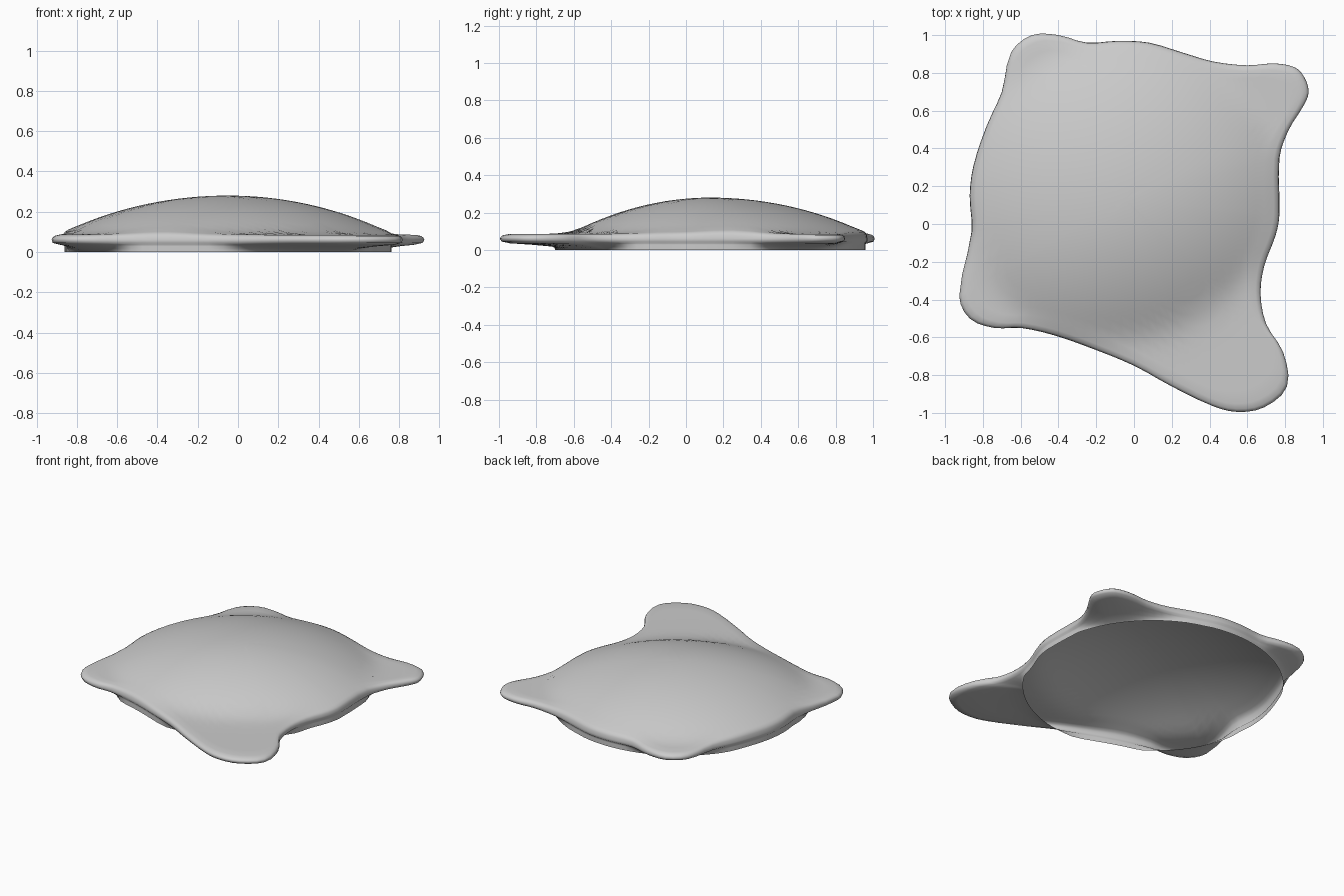
import bpy, bmesh, math
from mathutils import Vector
from mathutils.geometry import interpolate_bezier

if "Cube" in bpy.data.objects:
    bpy.data.objects.remove(bpy.data.objects["Cube"])

CX, CY = -0.05, 0.13      # dome centre
BASE_R = 0.83             # radius of the open round base

# Plan outline with its four blunt corner lobes, counterclockwise
OUTLINE = [Vector((x, y, 0)) for x, y in [
    (.925, .70), (.90, .78), (.85, .83), (.74, .85), (.60, .84), (.42, .86), (.25, .91),
    (.08, .96), (-.08, .97), (-.25, .96), (-.40, 1.0), (-.54, 1.0), (-.65, .91),
    (-.70, .70), (-.78, .52), (-.85, .31), (-.87, .15), (-.86, -.04), (-.925, -.38),
    (-.87, -.50), (-.74, -.55), (-.60, -.55), (-.42, -.59), (-.22, -.66), (0, -.75),
    (.20, -.86), (.42, -.965), (.55, -.995), (.69, -.97), (.81, -.86), (.79, -.68),
    (.70, -.53), (.67, -.37), (.69, -.22), (.75, -.06), (.77, .05), (.77, .35),
    (.82, .50), (.90, .63)]]


def smooth_closed(pts, steps):
    out, n = [], len(pts)
    for i in range(n):
        a, b, c, d = (pts[(i + k) % n] for k in (-1, 0, 1, 2))
        reach = (c - b).length / 3
        h1 = b + (c - a).normalized() * reach
        h2 = c - (d - b).normalized() * reach
        out += interpolate_bezier(b, h1, h2, c, steps + 1)[:-1]
    return out


def top_height(r, ang):
    # Dome that falls faster towards the front, blended into a thin flange
    k = 0.26 + 0.10 * max(0, math.cos(ang + math.radians(65))) ** 2
    dome = 0.28 - k * r * r - 0.05 * r ** 6
    flange = 0.085
    return 0.5 * (dome + flange + math.sqrt((dome - flange) ** 2 + 0.03 ** 2)) - 0.001


def section(edge, ang):
    # Radial section: dome, rounded lip, underside, then the base edge
    base = min(BASE_R, edge - 0.008)
    over = min(1, (edge - base) / 0.25)
    lip = 0.03 + 0.02 * over
    inner = edge - lip
    pts = [(inner * i / 16, top_height(inner * i / 16, ang)) for i in range(1, 17)]
    zt = pts[-1][1]
    for a in (50, 25, 0):
        s, c = math.sin(math.radians(a)), math.cos(math.radians(a))
        pts.append((inner + lip * c, 0.06 + (zt - 0.06) * s))
    pts.append((edge - 0.2 * lip * over, 0.045))
    under = edge - (0.01 + 0.05 * over)
    under = max(under, base)
    z0 = 0.036
    pts.append((under, z0))
    for t, f in ((0.35, 0.78), (0.7, 0.5), (0.92, 0.22), (1, 0)):
        pts.append((under + (base - under) * t, z0 * f))
    return pts


# Shell: one skin open at the round base
bm = bmesh.new()
apex = bm.verts.new((CX, CY, top_height(0, 0)))
columns = []
for p in smooth_closed(OUTLINE, 3):
    dx, dy = p.x - CX, p.y - CY
    edge, ang = math.hypot(dx, dy), math.atan2(dy, dx)
    columns.append([bm.verts.new((CX + r * math.cos(ang), CY + r * math.sin(ang), z))
                    for r, z in section(edge, ang)])
for a, b in zip(columns, columns[1:] + columns[:1]):
    bm.faces.new((apex, a[0], b[0]))
    for i in range(len(a) - 1):
        bm.faces.new((a[i], a[i + 1], b[i + 1], b[i]))

mesh = bpy.data.meshes.new("domed_shell")
bm.to_mesh(mesh)
bm.free()
for f in mesh.polygons:
    f.use_smooth = True
shell = bpy.data.objects.new("domed_shell", mesh)
bpy.context.collection.objects.link(shell)
